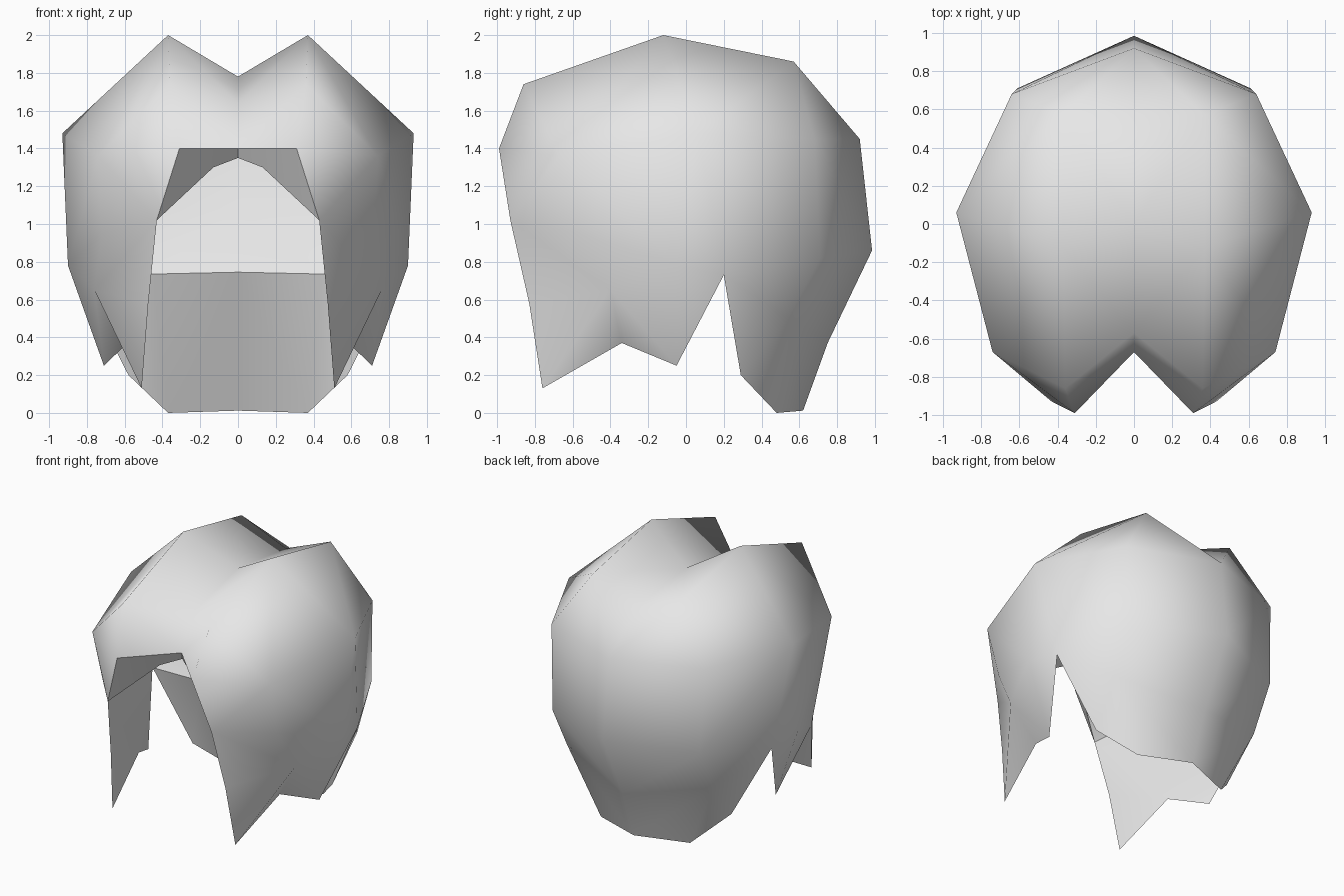
import bpy, bmesh

cube = bpy.data.objects.get("Cube")
if cube:
    bpy.data.objects.remove(cube, do_unlink=True)

mat = bpy.data.materials.new("light_grey")
mat.use_nodes = True
mat.diffuse_color = (0.8, 0.8, 0.8, 1)
mat.node_tree.nodes["Principled BSDF"].inputs["Base Color"].default_value = (0.8, 0.8, 0.8, 1)


def half_shell(name, points, faces, sharp_angle):
    """Build the +x half from named points, then mirror it across x = 0."""
    bm = bmesh.new()
    v = {k: bm.verts.new(p) for k, p in points.items()}
    for f in faces:
        bm.faces.new([v[k] for k in f.split()])
    bmesh.ops.recalc_face_normals(bm, faces=bm.faces)
    me = bpy.data.meshes.new(name)
    bm.to_mesh(me)
    bm.free()
    me.materials.append(mat)
    ob = bpy.data.objects.new(name, me)
    bpy.context.collection.objects.link(ob)
    bpy.ops.object.select_all(action='DESELECT')
    ob.select_set(True)
    bpy.context.view_layer.objects.active = ob
    mod = ob.modifiers.new("mirror", 'MIRROR')
    mod.use_clip = True
    mod.merge_threshold = 0.001
    bpy.ops.object.modifier_apply(modifier=mod.name)
    bpy.ops.object.shade_smooth_by_angle(angle=sharp_angle)


# Outer hair: two lobes with a centre parting, side locks and a nape
hair_points = {
    # centre parting
    "part_front": (0, -0.57, 1.64), "part_mid": (0, 0.0, 1.78), "part_back": (0, 0.57, 1.71),
    # lobe crest
    "crest_front": (0.36, -0.86, 1.74), "crest_mid": (0.37, -0.12, 2.0), "crest_back": (0.37, 0.57, 1.86),
    # widest ring
    "hairline": (0, -0.67, 1.4), "fringe": (0.31, -0.99, 1.4), "temple": (0.74, -0.67, 1.36),
    "side": (0.93, 0.06, 1.48), "rear": (0.64, 0.68, 1.45), "back": (0, 0.92, 1.45),
    # middle ring
    "corner": (0.43, -0.93, 1.02), "cheek": (0.72, -0.57, 0.95), "ear": (0.90, -0.04, 0.78),
    "notch": (0.85, 0.2, 0.73), "rear_mid": (0.61, 0.71, 0.82), "back_mid": (0, 0.985, 0.86),
    # lock tips
    "lock": (0.475, -0.83, 0.58), "lock_tip": (0.51, -0.76, 0.13), "fold": (0.76, -0.4, 0.65),
    "gap": (0.585, -0.34, 0.37), "side_tip": (0.71, -0.05, 0.25),
    # nape
    "nape_side": (0.58, 0.29, 0.2), "rear_low": (0.61, 0.54, 0.5), "back_low": (0, 0.75, 0.37),
    "nape_corner": (0.37, 0.48, 0.0), "nape": (0, 0.62, 0.012),
}
hair_faces = [
    "part_front part_mid crest_mid crest_front",
    "part_mid part_back crest_back crest_mid",
    "hairline part_front crest_front fringe",
    "crest_front temple fringe",
    "crest_front crest_mid temple",
    "crest_mid side temple",
    "crest_mid crest_back side",
    "crest_back rear side",
    "crest_back part_back back rear",
    "fringe temple corner",
    "temple cheek corner",
    "temple side ear cheek",
    "side notch ear",
    "side rear rear_mid notch",
    "rear back back_mid rear_mid",
    "corner cheek fold lock",
    "cheek ear fold",
    "lock fold lock_tip",
    "fold gap lock_tip",
    "fold ear side_tip",
    "fold side_tip gap",
    "ear notch side_tip",
    "notch rear_mid rear_low nape_side",
    "rear_mid back_mid back_low rear_low",
    "nape_side rear_low nape_corner",
    "rear_low back_low nape nape_corner",
]
half_shell("hair_shell", hair_points, hair_faces, 3.14)

# Inner lining: turned-under fringe rim, hollow for the head, underside of nape and locks
shared = ("hairline", "fringe", "corner", "notch", "lock", "lock_tip", "gap", "side_tip",
          "nape_side", "nape_corner", "nape")
lining_points = {k: hair_points[k] for k in shared}
lining_points.update({
    "rim": (0, -0.66, 1.35), "rim_side": (0.13, -0.74, 1.3),
    "roof": (0, -0.2, 1.58), "roof_mid": (0.42, -0.25, 1.56), "roof_side": (0.79, -0.25, 1.26),
    "wall": (0, 0.46, 1.4), "wall_mid": (0.45, 0.44, 1.38), "wall_side": (0.77, 0.34, 1.25),
    "slope": (0, 0.38, 1.08), "slope_mid": (0.45, 0.37, 1.06), "slope_side": (0.75, 0.34, 1.0),
    "edge": (0, 0.2, 0.745), "edge_mid": (0.45, 0.2, 0.735),
})
lining_faces = [
    "hairline fringe rim_side rim",
    "fringe corner rim_side",
    "rim rim_side roof_mid roof",
    "rim_side corner roof_side roof_mid",
    "roof roof_mid wall_mid wall",
    "roof_mid roof_side wall_side wall_mid",
    "wall wall_mid slope_mid slope",
    "wall_mid wall_side slope_side slope_mid",
    "slope slope_mid edge_mid edge",
    "slope_mid slope_side notch edge_mid",
    "edge edge_mid nape_corner nape",
    "edge_mid notch nape_side nape_corner",
    "corner notch slope_side wall_side roof_side",
    "corner lock gap",
    "lock lock_tip gap",
    "corner gap notch",
    "gap side_tip notch",
]
half_shell("inner_lining", lining_points, lining_faces, 0.6)
